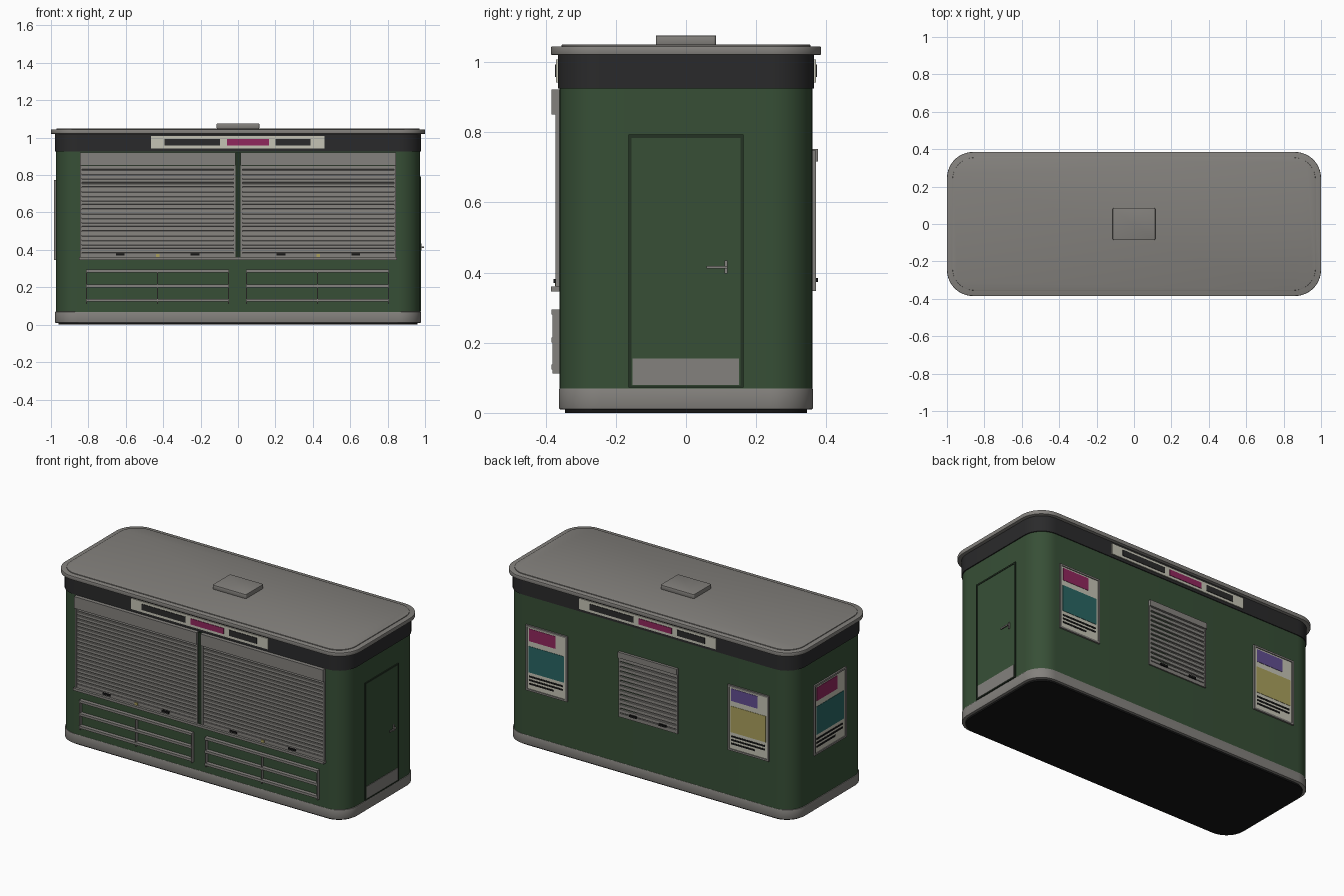
import bpy, bmesh, math
from mathutils import Matrix

if "Cube" in bpy.data.objects:
    bpy.data.objects.remove(bpy.data.objects["Cube"])

COLOURS = {
    "green": (0.038, 0.078, 0.037), "dark green": (0.017, 0.032, 0.017),
    "grey": (0.23, 0.22, 0.205), "charcoal": (0.023, 0.023, 0.024),
    "cream": (0.56, 0.55, 0.46), "magenta": (0.28, 0.02, 0.11),
    "teal": (0.022, 0.13, 0.125), "purple": (0.12, 0.075, 0.28),
    "yellow": (0.40, 0.35, 0.11), "black": (0.008, 0.008, 0.008),
}
MATS = {}
for key, rgb in COLOURS.items():
    MATS[key] = bpy.data.materials.new(key)
    MATS[key].diffuse_color = (*rgb, 1)

# Each wall uses (u, z, d): along the wall, up, and distance out from the centre
TURN = {"front": 0, "right": 90, "back": 180, "left": 270}


def finish(bm, name, colour, side="front", smooth=False):
    bmesh.ops.recalc_face_normals(bm, faces=bm.faces)
    bm.transform(Matrix.Rotation(math.radians(TURN[side]), 4, 'Z'))
    mesh = bpy.data.meshes.new(name)
    bm.to_mesh(mesh)
    bm.free()
    mesh.materials.append(MATS[colour])
    obj = bpy.data.objects.new(name, mesh)
    bpy.context.collection.objects.link(obj)
    if smooth:
        bpy.ops.object.select_all(action='DESELECT')
        obj.select_set(True)
        bpy.context.view_layer.objects.active = obj
        bpy.ops.object.shade_smooth_by_angle(angle=math.radians(30))
    return obj


def boxes(name, colour, side, items):
    """Boxes on a wall, each (u0, u1, z0, z1, d0, d1)."""
    bm = bmesh.new()
    for u0, u1, z0, z1, d0, d1 in items:
        m = Matrix.Translation(((u0 + u1) / 2, -(d0 + d1) / 2, (z0 + z1) / 2))
        m = m @ Matrix.Diagonal((u1 - u0, d1 - d0, z1 - z0, 1))
        bmesh.ops.create_cube(bm, size=1, matrix=m)
    return finish(bm, name, colour, side)


def slab(name, colour, hx, hy, r, z0, z1, bevel=0.0):
    """Upright slab with rounded corners and optional softened rims."""
    bm = bmesh.new()
    steps = 12
    ring = []
    for q, (sx, sy) in enumerate([(1, 1), (-1, 1), (-1, -1), (1, -1)]):
        for i in range(steps + 1):
            a = math.radians(90 * (q + i / steps))
            ring.append(bm.verts.new((sx * (hx - r) + r * math.cos(a),
                                      sy * (hy - r) + r * math.sin(a), z0)))
    base = bm.faces.new(ring)
    top = bmesh.ops.extrude_face_region(bm, geom=[base], use_keep_orig=True)["geom"]
    for v in top:
        if isinstance(v, bmesh.types.BMVert):
            v.co.z = z1
    if bevel:
        bm.normal_update()
        rims = [e for e in bm.edges if abs(e.verts[0].co.z - e.verts[1].co.z) < 1e-6]
        bmesh.ops.bevel(bm, geom=rims, offset=bevel, segments=2, profile=0.5,
                        affect='EDGES')
    return finish(bm, name, colour, smooth=True)


def slats(name, side, u0, u1, z0, z1, d0, d1, count):
    """Ribbed roller curtain made from one extruded profile."""
    p = (z1 - z0) / count
    prof = [(d0 - 0.008, z0)]
    for i in range(count):
        z = z0 + i * p
        prof += [(d0, z), (d0, z + 0.2 * p), (d1, z + 0.25 * p), (d1 - 0.001, z + 0.9 * p),
                 (d0, z + p - 0.0005)]
    prof.append((d0 - 0.008, z1))
    bm = bmesh.new()
    face = bm.faces.new([bm.verts.new((u0, -d, z)) for d, z in prof])
    ext = bmesh.ops.extrude_face_region(bm, geom=[face], use_keep_orig=True)["geom"]
    for v in ext:
        if isinstance(v, bmesh.types.BMVert):
            v.co.x = u1
    return finish(bm, name, "grey", side)


def shutter(name, side, u0, u1, z0, z1, wall, box_h, box_d, count, grips, grip_z):
    """Roller shutter with housing, guide rails, bottom bar and grips."""
    slats(name + "_slats", side, u0 + 0.008, u1 - 0.008, z0 + 0.02, z1 - box_h,
          wall + 0.002, wall + 0.009, count)
    boxes(name + "_frame", "grey", side, [
        (u0, u1, z1 - box_h, z1, wall - 0.005, box_d),
        (u0, u0 + 0.01, z0, z1 - box_h, wall - 0.005, wall + 0.012),
        (u1 - 0.01, u1, z0, z1 - box_h, wall - 0.005, wall + 0.012),
        (u0 + 0.01, u1 - 0.01, z0, z0 + 0.022, wall - 0.005, wall + 0.01)])
    boxes(name + "_grips", "black", side,
          [(g - 0.024, g + 0.024, grip_z - 0.006, grip_z + 0.006, wall, wall + 0.018)
           for g in grips])


def poster(name, side, u, z0, w, h, wall, head, block):
    """Framed notice with a header, a picture block and lines of text."""
    left, top = u - w / 2, z0 + h
    b = 0.011

    def part(a0, a1, v0, v1, d):
        return (left + a0 * w, left + a1 * w, top - v1 * h, top - v0 * h, wall, wall + d)
    boxes(name + "_frame", "grey", side, [
        (left, left + b, z0, top, wall - 0.005, wall + 0.01),
        (left + w - b, left + w, z0, top, wall - 0.005, wall + 0.01),
        (left + b, left + w - b, z0, z0 + b, wall - 0.005, wall + 0.01),
        (left + b, left + w - b, top - b, top, wall - 0.005, wall + 0.01)])
    boxes(name + "_paper", "cream", side, [part(0.03, 0.97, 0.02, 0.98, 0.005)])
    boxes(name + "_header", head, side, [part(0.08, 0.72, 0.05, 0.24, 0.007)])
    boxes(name + "_picture", block, side, [part(0.07, 0.92, 0.32, 0.72, 0.007)])
    boxes(name + "_text", "black", side,
          [part(0.08, 0.9, 0.77, 0.795, 0.007), part(0.08, 0.9, 0.825, 0.85, 0.007),
           part(0.08, 0.66, 0.88, 0.905, 0.007)])


# Shell, from the ground up
slab("plinth", "black", 0.96, 0.345, 0.11, 0.0, 0.012)
slab("base_skirt", "grey", 0.978, 0.362, 0.12, 0.01, 0.07, 0.004)
slab("body", "green", 0.973, 0.36, 0.118, 0.068, 0.93)
slab("fascia", "charcoal", 0.979, 0.365, 0.122, 0.925, 1.022)
slab("roof", "grey", 1.0, 0.385, 0.14, 1.02, 1.045, 0.004)
slab("roof_panel", "grey", 0.97, 0.355, 0.115, 1.044, 1.05, 0.002)
slab("roof_hatch", "grey", 0.114, 0.086, 0.008, 1.049, 1.076, 0.003)

# Fascia signs on both long sides
for side in ("front", "back"):
    boxes(side + "_sign", "cream", side, [(-0.465, 0.463, 0.942, 1.008, 0.36, 0.371)])
    boxes(side + "_sign_dark_bars", "charcoal", side,
          [(-0.392, -0.095, 0.957, 0.993, 0.37, 0.374), (0.2, 0.388, 0.957, 0.993, 0.37, 0.374)])
    boxes(side + "_sign_accent", "magenta", side, [(-0.06, 0.165, 0.957, 0.993, 0.37, 0.374)])

# Front counter shutters, post, sill and locks
for name, u0, u1 in (("left_shutter", -0.845, -0.014), ("right_shutter", 0.014, 0.845)):
    mid = (u0 + u1) / 2
    shutter(name, "front", u0, u1, 0.36, 0.922, 0.36, 0.072, 0.383, 20,
            (mid - 0.2, mid + 0.2), 0.376)
    boxes(name + "_lock", "yellow", "front",
          [(mid - 0.01, mid + 0.01, 0.362, 0.378, 0.365, 0.374)])
boxes("shutter_post", "dark green", "front", [(-0.014, 0.014, 0.36, 0.922, 0.355, 0.37)])
boxes("counter_sill", "grey", "front", [(-0.85, 0.85, 0.346, 0.361, 0.355, 0.385)])

# Front display racks
for name, u0, u1 in (("left_rack", -0.812, -0.048), ("right_rack", 0.042, 0.806)):
    mid = (u0 + u1) / 2
    bars = [(u0, u1, z, z + 0.015, 0.355, 0.383) for z in (0.123, 0.2, 0.28)]
    ends = [(u, u + 0.005, 0.112, 0.292, 0.355, 0.381) for u in (u0, mid - 0.0025, u1 - 0.005)]
    boxes(name, "grey", "front", bars + ends)

# Side door with frame, kick plate and lever
boxes("door_frame", "dark green", "right", [
    (-0.164, -0.155, 0.072, 0.793, 0.965, 0.979), (0.155, 0.164, 0.072, 0.793, 0.965, 0.979),
    (-0.155, 0.155, 0.784, 0.793, 0.965, 0.979), (-0.155, 0.155, 0.072, 0.078, 0.965, 0.979)])
boxes("door", "green", "right", [(-0.155, 0.155, 0.078, 0.784, 0.965, 0.976)])
boxes("kick_plate", "grey", "right", [(-0.153, 0.151, 0.08, 0.155, 0.97, 0.979)])
boxes("door_lever", "grey", "right", [
    (0.11, 0.118, 0.397, 0.434, 0.97, 0.982), (0.11, 0.118, 0.411, 0.419, 0.98, 0.992),
    (0.058, 0.118, 0.411, 0.419, 0.987, 0.994)])

# Back service shutter
shutter("back_shutter", "back", -0.2, 0.2, 0.352, 0.752, 0.358, 0.036, 0.376, 12,
        (-0.1, 0.1), 0.379)

# Notices on the back and the left end
poster("back_poster_a", "back", -0.69, 0.348, 0.28, 0.4, 0.36, "magenta", "teal")
poster("back_poster_b", "back", 0.68, 0.348, 0.28, 0.4, 0.36, "purple", "yellow")
poster("end_poster", "left", 0.0, 0.345, 0.31, 0.43, 0.973, "magenta", "teal")

for m in bpy.data.materials:
    if m.users and not m.is_grease_pencil:
        m.use_nodes = True
        m.node_tree.nodes["Principled BSDF"].inputs["Base Color"].default_value = m.diffuse_color
